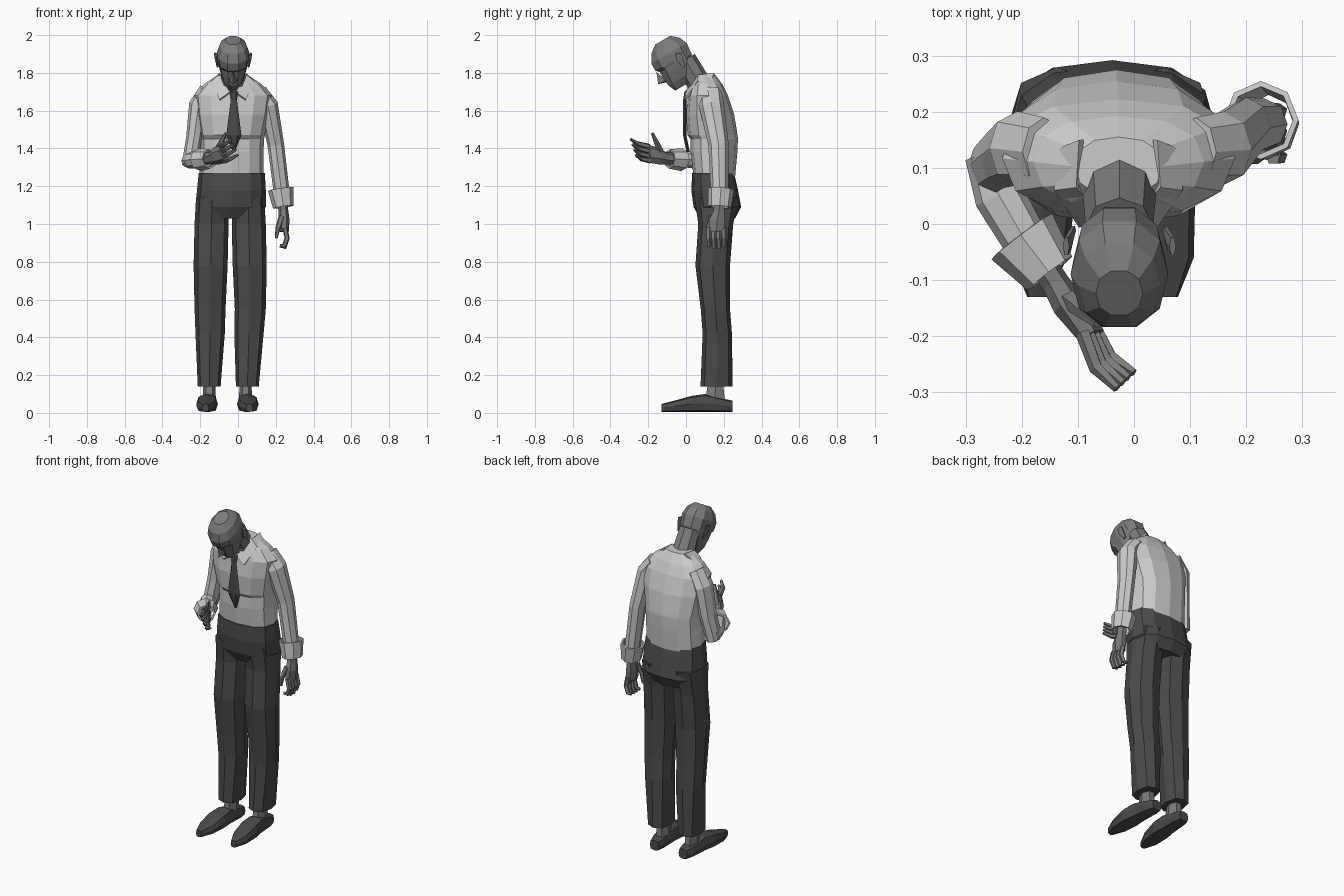
import bpy, bmesh, math
from mathutils import Vector as V


def mat(name, g):
    m = bpy.data.materials.new(name)
    m.diffuse_color = (g, g, g, 1)
    return m


SKIN, SHIRT, DARK = mat("skin", .2), mat("shirt", .6), mat("dark_cloth", .07)


def make(name, verts, faces, material):
    bm = bmesh.new()
    vs = [bm.verts.new(v) for v in verts]
    for f in faces:
        bm.faces.new([vs[i] for i in f])
    bmesh.ops.recalc_face_normals(bm, faces=bm.faces)
    me = bpy.data.meshes.new(name)
    bm.to_mesh(me)
    bm.free()
    me.materials.append(material)
    ob = bpy.data.objects.new(name, me)
    bpy.context.collection.objects.link(ob)
    return ob


def loft(name, rings, material, n=8, p=.85, caps=True):
    """Skin rings given as (centre, half-axis a, half-axis b)."""
    def pw(t):
        return math.copysign(abs(t) ** p, t) if abs(t) > 1e-6 else 0
    verts = [c + a * pw(math.cos(t)) + b * pw(math.sin(t))
             for c, a, b in rings for t in [2 * math.pi * i / n for i in range(n)]]
    faces = [(r * n + i, r * n + (i + 1) % n, (r + 1) * n + (i + 1) % n, (r + 1) * n + i)
             for r in range(len(rings) - 1) for i in range(n)]
    if caps:
        faces += [tuple(range(n)), tuple(range(len(verts) - n, len(verts)))]
    return make(name, verts, faces, material)


def stack(name, rows, material, n=8, p=.85):
    """Horizontal rings: z, x0, x1, y0, y1."""
    loft(name, [(V(((a + b) / 2, (c + d) / 2, z)), V(((b - a) / 2, 0, 0)), V((0, (d - c) / 2, 0)))
                for z, a, b, c, d in rows], material, n, p)


def tube(name, pts, radii, material, side=(1, 0, 0), n=6, caps=True):
    """Tube on a path; radii are (along side, across)."""
    pts = [V(q) for q in pts]
    rings = []
    for i, q in enumerate(pts):
        d = (pts[min(i + 1, len(pts) - 1)] - pts[max(i - 1, 0)]).normalized()
        b = d.cross(V(side)).normalized()
        a = b.cross(d)
        rings.append((q, a * radii[i][0], b * radii[i][1]))
    return loft(name, rings, material, n, 1, caps)


# Shirt body, with the fold under the chest
stack("shirt_body", [(1.25, -.205, .135, .04, .26), (1.38, -.2, .135, .025, .272),
                     (1.45, -.2, .138, .025, .275), (1.47, -.205, .142, .008, .273),
                     (1.58, -.225, .165, 0, .255), (1.68, -.235, .18, .012, .222),
                     (1.74, -.18, .125, .03, .192), (1.79, -.105, .05, .05, .155)], SHIRT, 12, .85)

# Trousers: hips, then a leg on each side
stack("trouser_hips", [(1.27, -.208, .142, .033, .255), (1.18, -.217, .147, .028, .275),
                       (1.09, -.225, .147, .04, .292), (1.03, -.19, .1, .075, .26)], DARK, 12, .8)
LEG = [(1.14, -.222, -.05, .045, .28), (1.0, -.23, -.05, .065, .25), (.78, -.235, -.055, .05, .233),
       (.55, -.23, -.066, .078, .233), (.42, -.225, -.07, .088, .243), (.14, -.213, -.092, .077, .247)]
SHOE = [(.245, .03, .06), (.2, .042, .07), (.1, .048, .095), (.03, .057, .085),
        (-.06, .05, .06), (-.13, .018, .042)]
for tag, flip in (("left", False), ("right", True)):
    rows = []
    for z, a, b, c, d in LEG:
        s = -.083 - .027 * max(0, 1 - z / .55)
        rows.append((z, s - b, s - a, c, d) if flip else (z, a, b, c, d))
    stack("trouser_leg_" + tag, rows, DARK, 8, .8)
    cx = .04 if flip else -.152
    stack("ankle_" + tag, [(.05, cx - .036, cx + .036, .09, .215),
                           (.18, cx - .03, cx + .03, .115, .2)], SKIN, 6, 1)
    out = 1 if flip else -1
    loft("shoe_" + tag, [(V((cx + out * .02 * (.245 - y) / .37, y, .005 + h / 2)), V((w, 0, 0)), V((0, 0, h / 2)))
                         for y, w, h in SHOE], DARK, 8, .6)

# Head in a frame pitched 30 degrees down
O, U, F = V((-.026, -.055, 1.86)), V((0, -.5, .866)), V((0, -.866, -.5))
HEAD = [(-.132, .005, .08, .028), (-.09, -.05, .1, .056), (-.04, -.08, .105, .072),
        (-.005, -.098, .105, .08), (.01, -.1, .122, .083), (.055, -.105, .122, .087),
        (.1, -.085, .095, .073), (.132, -.045, .05, .042)]
loft("head", [(O + U * u + F * ((b + f) / 2), V((w, 0, 0)), F * ((f - b) / 2))
              for u, b, f, w in HEAD], SKIN, 10, .9)
tube("neck", [(-.025, .09, 1.68), (-.026, .06, 1.76), (-.026, -.005, 1.87)],
     [(.075, .07), (.066, .062), (.06, .06)], SKIN, n=8)
nose = [O + U * .005 + F * .115, O - U * .058 + F * .14, O - U * .07 + F * .098,
        O - U * .06 + F * .095 + V((.02, 0, 0)), O - U * .06 + F * .095 - V((.02, 0, 0))]
make("nose", nose, [(0, 1, 3), (0, 4, 1), (1, 2, 3), (1, 4, 2), (0, 3, 2, 4)], SKIN)
for s in (-1, 1):
    e = O + V((s * .082, 0, 0)) - F * .025
    tube("ear", [e - U * .045, e + V((s * .008, 0, 0)), e + U * .03 + V((s * .013, 0, 0)) - F * .01],
         [(.005, .01), (.007, .02), (.006, .018)], SKIN)

# Collar wings and tie
for s in (-1, 1):
    pts = [(.07, .15, 1.80), (.105, .135, 1.765), (.075, .065, 1.79), (.115, .06, 1.755),
           (.015, -.002, 1.70), (.07, -.006, 1.66)]
    wing = make("collar_wing", [(-.028 + s * x, y, z) for x, y, z in pts],
                [(0, 1, 3, 2), (2, 3, 5, 4)], SHIRT)
    wing.modifiers.new("thickness", "SOLIDIFY").thickness = .012
TIE = [(1.72, .012, .022), (1.70, .022, 0), (1.66, .016, -.006), (1.47, .04, -.007), (1.38, .004, .012)]
loft("tie", [(V((-.022, y, z)), V((w, 0, 0)), V((0, .01, 0))) for z, w, y in TIE], DARK, 6, 1)

# Hanging arm
tube("sleeve_hanging", [(.11, .13, 1.70), (.16, .135, 1.63), (.2, .172, 1.42), (.232, .178, 1.16)],
     [(.045, .06), (.052, .066), (.044, .054), (.042, .046)], SHIRT, n=8)
c = tube("cuff_hanging", [(.226, .185, 1.185), (.24, .178, 1.09)], [(.068, .07), (.055, .062)],
         SHIRT, n=8, caps=False)
c.modifiers.new("thickness", "SOLIDIFY").thickness = .01
tube("palm_hanging", [(.236, .178, 1.13), (.24, .175, 1.07), (.243, .165, 1.02), (.245, .162, .96)],
     [(.028, .032), (.026, .034), (.03, .047), (.024, .048)], SKIN)
for i in range(4):
    y = .12 + i * .027
    tube("finger_hanging", [(.248, y, .98), (.26, y, .925), (.245, y + .003, .885 - .01 * (i in (1, 2))),
                            (.222, y + .005, .885)],
         [(.015, .014), (.014, .014), (.012, .013), (.008, .009)], SKIN, (0, 1, 0), 5)
tube("thumb_hanging", [(.232, .135, 1.04), (.212, .118, .98), (.202, .122, .925)],
     [(.016, .018), (.014, .014), (.007, .008)], SKIN, (0, 1, 0), 5)

# Raised arm
tube("upper_sleeve_raised", [(-.16, .13, 1.71), (-.208, .135, 1.63), (-.232, .122, 1.46), (-.256, .1, 1.31)],
     [(.045, .06), (.052, .066), (.042, .058), (.042, .05)], SHIRT, n=8)
tube("lower_sleeve_raised", [(-.262, .125, 1.335), (-.24, .05, 1.338), (-.185, -.045, 1.345)],
     [(.04, .04), (.045, .045), (.04, .04)], SHIRT, (0, 0, 1), 8)
c = tube("cuff_raised", [(-.2, -.022, 1.34), (-.15, -.088, 1.345)], [(.06, .068), (.052, .05)],
         SHIRT, (0, 0, 1), 8, False)
c.modifiers.new("thickness", "SOLIDIFY").thickness = .01
W = V((-.25, -.1, .9)).normalized()
tube("palm_raised", [(-.175, -.055, 1.345), (-.14, -.105, 1.348), (-.115, -.145, 1.36), (-.075, -.2, 1.372)],
     [(.032, .026), (.034, .024), (.047, .028), (.05, .02)], SKIN, W)
for i in range(4):
    k = i / 3
    base = V((-.08, -.19, 1.372)) + W * (k - .5) * .08
    tip = V((0, -.265, 1.365)).lerp(V((-.03, -.293, 1.45)), k)
    tube("finger_raised", [base, base.lerp(tip, .55) + V((-.01, -.008, -.006)), tip],
         [(.015, .014), (.013, .013), (.007, .008)], SKIN, W, 5)
tube("thumb_raised", [(-.115, -.135, 1.385), (-.088, -.158, 1.435), (-.066, -.178, 1.48)],
     [(.018, .018), (.014, .014), (.007, .008)], SKIN, (1, 0, 0), 5)
